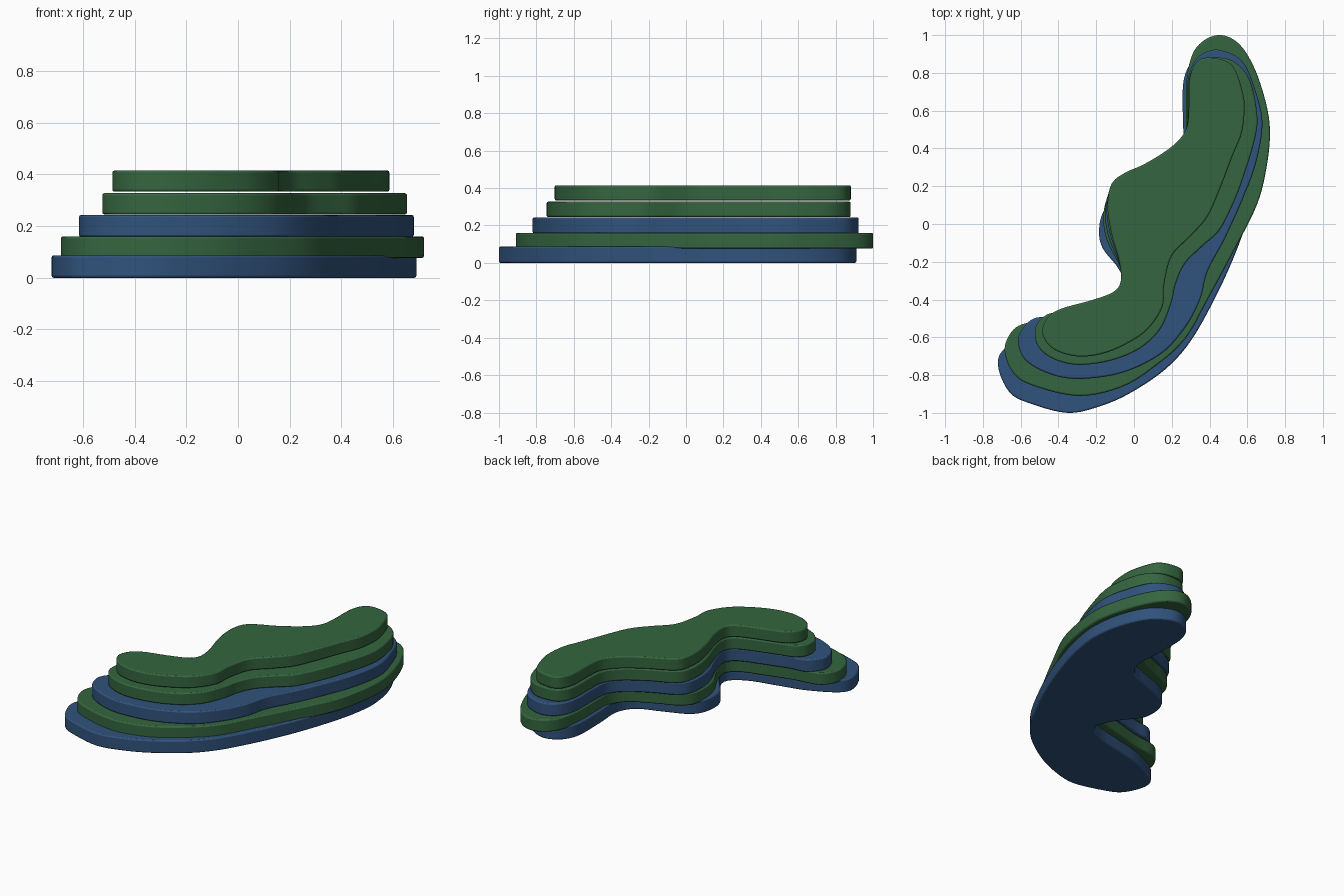
import bpy, bmesh
from mathutils import Vector

if "Cube" in bpy.data.objects:
    bpy.data.objects.remove(bpy.data.objects["Cube"])

# Inner (scalloped) edge, lowest and highest tier; the tiers between are blended
INNER_LOW = [(-.5, -.565), (-.32, -.52), (-.12, -.47), (-.02, -.38), (-.08, -.24),
             (-.165, -.13), (-.185, -.04), (-.165, .06), (-.1, .13), (.05, .19),
             (.2, .25), (.265, .36), (.26, .52), (.26, .74)]
INNER_TOP = [(-.39, -.45), (-.23, -.405), (-.11, -.36), (-.07, -.3), (-.08, -.19),
             (-.12, -.05), (-.14, .09), (-.12, .21), (-.05, .27), (.06, .32),
             (.2, .41), (.275, .5), (.29, .61), (.295, .77)]


def material(name, color):
    m = bpy.data.materials.new(name)
    m.diffuse_color = color
    m.use_nodes = True
    m.node_tree.nodes["Principled BSDF"].inputs["Base Color"].default_value = m.diffuse_color
    return m


BLUE = material("blue", (.03, .085, .20, 1))
GREEN = material("green", (.035, .13, .05, 1))


def smooth_loop(pts, steps=5):
    """Closed Catmull-Rom curve through the points."""
    p = [Vector(q) for q in pts]
    n, out = len(p), []
    for i in range(n):
        a, b, c, d = p[i - 1], p[i], p[(i + 1) % n], p[(i + 2) % n]
        for s in range(steps):
            t = s / steps
            out.append(.5 * (2 * b + (c - a) * t + (2 * a - 5 * b + 4 * c - d) * t * t
                             + (3 * b - a - 3 * c + d) * t ** 3))
    return out


def tier(name, mat, z0, z1, blend, outer):
    """Flat slab: inner edge, then the outer edge from far end back to near end."""
    inner = [Vector(a).lerp(Vector(b), blend) for a, b in zip(INNER_LOW, INNER_TOP)]
    loop = smooth_loop(inner + [Vector(q) for q in outer])
    bm = bmesh.new()
    face = bm.faces.new([bm.verts.new((q.x, q.y, z0)) for q in loop])
    top = bmesh.ops.extrude_face_region(bm, geom=[face])["geom"]
    bmesh.ops.translate(bm, vec=(0, 0, z1 - z0),
                        verts=[v for v in top if isinstance(v, bmesh.types.BMVert)])
    bmesh.ops.recalc_face_normals(bm, faces=bm.faces)
    me = bpy.data.meshes.new(name)
    bm.to_mesh(me)
    bm.free()
    me.materials.append(mat)
    ob = bpy.data.objects.new(name, me)
    bpy.context.collection.objects.link(ob)
    bpy.ops.object.select_all(action='DESELECT')
    ob.select_set(True)
    bpy.context.view_layer.objects.active = ob
    bpy.ops.object.shade_smooth_by_angle(angle=.6)
    # Small rounded rim
    bev = ob.modifiers.new("rim", 'BEVEL')
    bev.width, bev.segments = .008, 2
    bev.limit_method, bev.angle_limit = 'ANGLE', 1.0


# Tiers from the ground up
tier("base_tier", BLUE, 0, .087, 0, [
    (.3, .85), (.38, .905), (.47, .9), (.58, .82), (.66, .65), (.69, .45), (.67, .27),
    (.62, .08), (.535, -.16), (.43, -.39), (.3, -.62), (.165, -.77), (-.02, -.895),
    (-.18, -.965), (-.35, -1), (-.55, -.95), (-.66, -.89), (-.72, -.75), (-.68, -.655)])
tier("second_tier", GREEN, .077, .16, .5, [
    (.31, .9), (.375, .975), (.465, 1), (.56, .95), (.64, .82), (.7, .635), (.72, .48),
    (.7, .29), (.65, .1), (.53, -.14), (.39, -.4), (.27, -.61), (.11, -.755),
    (-.07, -.865), (-.3, -.91), (-.55, -.85), (-.645, -.78), (-.685, -.67),
    (-.655, -.58), (-.59, -.53)])
tier("third_tier", BLUE, .158, .243, .7, [
    (.32, .86), (.38, .91), (.46, .92), (.575, .86), (.645, .7), (.68, .53), (.645, .32),
    (.575, .13), (.48, -.08), (.39, -.25), (.35, -.4), (.27, -.55), (.14, -.69),
    (-.07, -.79), (-.31, -.82), (-.47, -.785), (-.58, -.715), (-.615, -.62),
    (-.59, -.555), (-.53, -.5)])
tier("fourth_tier", GREEN, .245, .327, .88, [
    (.335, .855), (.41, .88), (.52, .865), (.61, .77), (.652, .58), (.64, .45),
    (.585, .265), (.535, .13), (.455, -.03), (.365, -.115), (.27, -.21), (.22, -.32),
    (.2, -.41), (.14, -.555), (.03, -.66), (-.13, -.725), (-.31, -.745), (-.445, -.705),
    (-.515, -.635), (-.52, -.545), (-.47, -.485)])
tier("top_tier", GREEN, .333, .415, 1, [
    (.335, .86), (.41, .88), (.52, .84), (.575, .7), (.585, .6), (.57, .48), (.52, .355),
    (.455, .185), (.39, .04), (.3, -.065), (.2, -.17), (.16, -.32), (.15, -.44),
    (.07, -.56), (-.05, -.64), (-.18, -.69), (-.31, -.7), (-.43, -.66), (-.485, -.58),
    (-.46, -.5)])
